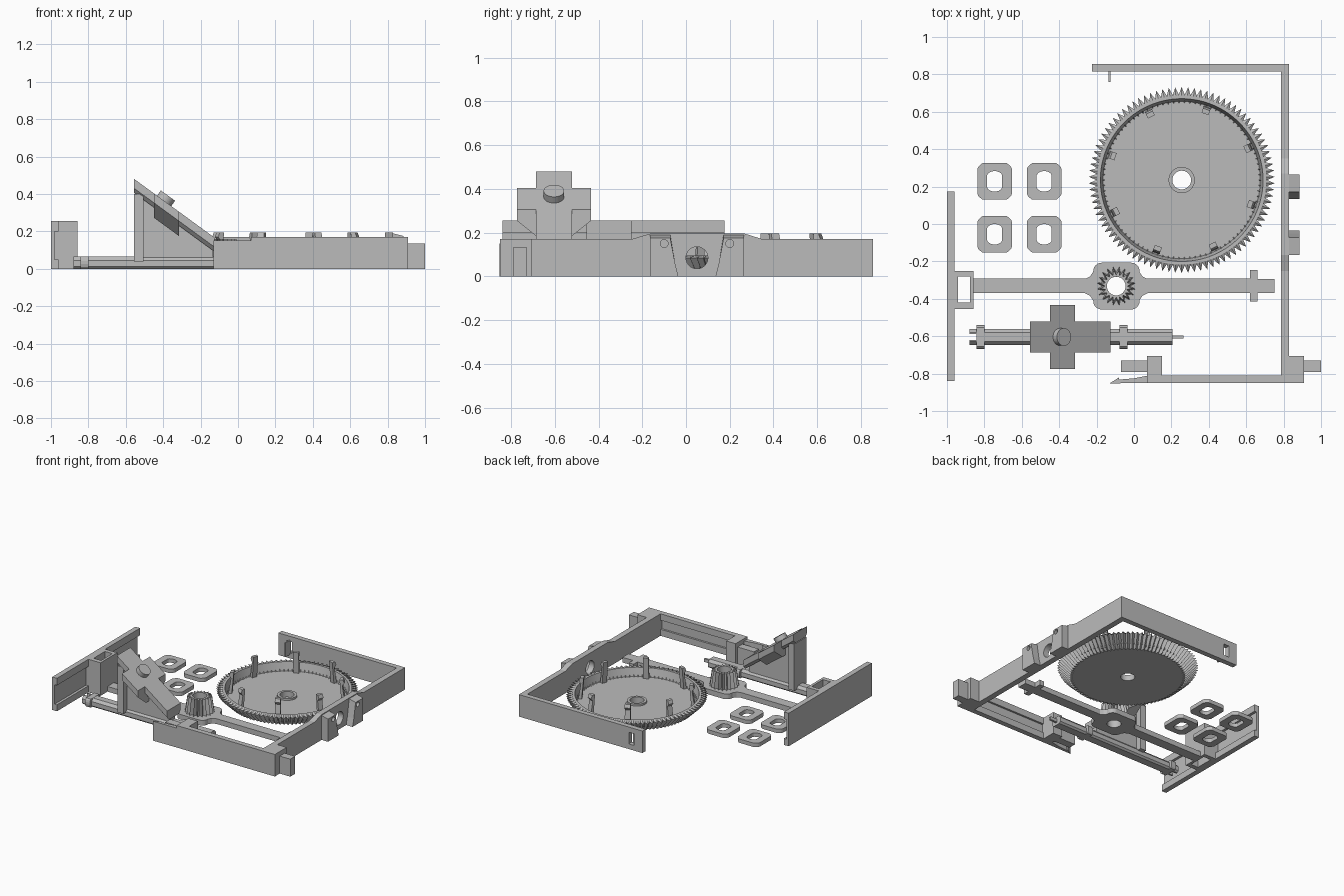
import bpy, bmesh, math
from mathutils import Vector, Matrix

old = bpy.data.objects.get("Cube")
if old:
    bpy.data.objects.remove(old, do_unlink=True)

grey = bpy.data.materials.new("plain grey")
grey.use_nodes = True
grey.diffuse_color = (0.5, 0.5, 0.5, 1)
grey.node_tree.nodes["Principled BSDF"].inputs["Base Color"].default_value = (0.5, 0.5, 0.5, 1)


def finish(name, bm):
    bmesh.ops.recalc_face_normals(bm, faces=bm.faces)
    mesh = bpy.data.meshes.new(name)
    bm.to_mesh(mesh)
    bm.free()
    mesh.materials.append(grey)
    obj = bpy.data.objects.new(name, mesh)
    bpy.context.collection.objects.link(obj)
    return obj


def prism(name, pts, lo, hi, axis="z", shear=0.0):
    """Extrude a 2D outline along an axis; shear lifts z with x."""
    place = {"z": lambda a, b, t: (a, b, t), "y": lambda a, b, t: (a, t, b),
             "x": lambda a, b, t: (t, a, b)}[axis]
    bm = bmesh.new()
    face = bm.faces.new([bm.verts.new(place(a, b, lo)) for a, b in pts])
    new = bmesh.ops.extrude_face_region(bm, geom=[face], use_keep_orig=True)["geom"]
    move = Vector(place(0, 0, hi - lo))
    bmesh.ops.translate(bm, vec=move, verts=[v for v in new if isinstance(v, bmesh.types.BMVert)])
    for v in bm.verts:
        v.co.z += shear * v.co.x
    return finish(name, bm)


def rect(a0, a1, b0, b1):
    return [(a0, b0), (a1, b0), (a1, b1), (a0, b1)]


def box(name, x0, x1, y0, y1, z0, z1):
    return prism(name, rect(x0, x1, y0, y1), z0, z1)


def circle(a, b, r, n=40, ca=9, cb=9):
    """Circle outline, optionally flattened at +-ca and +-cb."""
    out = []
    for i in range(n):
        t = math.tau * (i + 0.5) / n
        out.append((a + max(-ca, min(ca, r * math.cos(t))),
                    b + max(-cb, min(cb, r * math.sin(t)))))
    return out


def rounded(x0, x1, y0, y1, r, n=6):
    out = []
    corners = [(x1 - r, y1 - r), (x0 + r, y1 - r), (x0 + r, y0 + r), (x1 - r, y0 + r)]
    for k, (cx, cy) in enumerate(corners):
        for i in range(n + 1):
            t = math.pi / 2 * (k + i / n)
            out.append((cx + r * math.cos(t), cy + r * math.sin(t)))
    return out


def cut(obj, cutter):
    cutter.hide_render = True
    mod = obj.modifiers.new("cut", "BOOLEAN")
    mod.operation, mod.solver, mod.object = "DIFFERENCE", "EXACT", cutter
    bpy.context.view_layer.objects.active = obj
    bpy.ops.object.modifier_apply(modifier=mod.name)
    bpy.data.objects.remove(cutter, do_unlink=True)


def gear(name, x, y, teeth, rings):
    """Closed lathe; each ring is (root radius, tip radius, z)."""
    bm = bmesh.new()
    n = teeth * 2
    loops = []
    for root, tip, z in rings:
        loops.append([bm.verts.new((x + (root, tip)[i % 2] * math.cos(math.tau * i / n),
                                    y + (root, tip)[i % 2] * math.sin(math.tau * i / n), z))
                      for i in range(n)])
    for a, b in zip(loops, loops[1:] + loops[:1]):
        for i in range(n):
            j = (i + 1) % n
            bm.faces.new((a[i], a[j], b[j], b[i]))
    return finish(name, bm)


# Frame walls
back = box("frame_back_wall", -0.225, 0.785, 0.815, 0.855, 0, 0.17)
cut(back, box("slot_cutter", -0.155, -0.11, 0.7, 0.9, 0.04, 0.13))
box("frame_back_tab", -0.135, -0.125, 0.76, 0.825, 0.03, 0.14)
side = prism("frame_side_wall", [(-0.85, 0), (0.855, 0), (0.855, 0.17), (0.35, 0.17), (0.27, 0.195),
             (-0.165, 0.195), (-0.25, 0.17), (-0.85, 0.17)], 0.785, 0.83, "x")
cut(side, prism("shaft_cutter", circle(0.05, 0.085, 0.05), 0.7, 1, "x"))
front = box("frame_front_wall", 0.07, 0.785, -0.85, -0.81, 0, 0.17)
cut(front, box("groove_cutter", 0.15, 0.784, -0.825, -0.8, 0.05, 0.12))

# Bearing lugs outside the side wall
for sign in (-1, 1):
    outline = [(0.05 + sign * a, b) for a, b in
               [(0.085, 0), (0.1, 0.06), (0.122, 0.19), (0.215, 0.19), (0.215, 0)]]
    lug = prism("bearing_lug", outline, 0.825, 0.885, "x")
    for v in lug.data.vertices:
        if v.co.z > 0.15 and v.co.x > 0.85:
            v.co.z = 0.175
    cut(lug, prism("pin_cutter", circle(0.05 + sign * 0.15, 0.15, 0.018, 16), 0.8, 1, "x"))

# Front corner blocks, pegs and snap hook
for x0, x1, p0, p1 in ((0.07, 0.15, -0.07, 0.08), (0.83, 0.91, 0.9, 1.0)):
    box("corner_block", x0, x1, -0.85 if x0 > 0.5 else -0.815, -0.705, 0, 0.17)
    box("corner_peg", p0, p1, -0.79, -0.73, 0, 0.135)
prism("snap_hook", [(-0.13, -0.852), (0.075, -0.85), (0.075, -0.81), (0, -0.825),
                    (-0.08, -0.832), (-0.08, -0.82)], 0, 0.15)

# Large bevel gear with snap prongs
GX, GY = 0.255, 0.235
gear("ring_gear", GX, GY, 90, [
    (0.05, 0.05, 0), (0.385, 0.41, 0), (0.457, 0.497, 0.085), (0.452, 0.452, 0.095),
    (0.435, 0.435, 0.095), (0.42, 0.42, 0.03), (0.07, 0.07, 0.03), (0.07, 0.07, 0.045),
    (0.05, 0.05, 0.045)])
for k in range(8):
    prong = prism("gear_prong", [(0.39, 0.02), (0.415, 0.02), (0.395, 0.15), (0.41, 0.17),
                  (0.4, 0.195), (0.375, 0.195)], -0.02, 0.02, "y")
    prong.data.transform(Matrix.Translation((GX, GY, 0)) @
                         Matrix.Rotation(math.radians(25.6 + 45 * k), 4, "Z"))

# Carrier bar with pinion
PX, PY = -0.095, -0.332
box("carrier_bar_left", -0.86, -0.2, -0.37, -0.292, 0, 0.04)
box("carrier_bar_right", 0.02, 0.63, -0.37, -0.292, 0, 0.04)
hub = prism("carrier_hub", rounded(-0.218, 0.03, -0.457, -0.207, 0.045), 0, 0.04)
cut(hub, prism("bore_cutter", circle(PX, PY, 0.05), -1, 1))
for sx in (-1, 1):
    for sy in (-1, 1):
        ax, ay = PX + sx * 0.12, PY + sy * 0.037
        prism("hub_fillet", [(ax, ay), (ax + sx * 0.05, ay), (ax + sx * 0.02, ay + sy * 0.015),
                             (ax, ay + sy * 0.045)], 0, 0.04)
box("carrier_stop", 0.62, 0.66, -0.415, -0.245, 0, 0.04)
box("carrier_tip", 0.65, 0.75, -0.37, -0.295, 0, 0.04)
gear("pinion", PX, PY, 20, [(0.05, 0.05, 0.03), (0.075, 0.105, 0.03),
                            (0.06, 0.087, 0.16), (0.05, 0.05, 0.16)])

# Channel rail and sleeve on the left
prism("channel_rail", [(-1, 0), (-0.96, 0), (-0.96, 0.05), (-0.98, 0.05), (-0.98, 0.2),
                       (-0.96, 0.2), (-0.96, 0.255), (-1, 0.255)], -0.84, 0.175, "y")
sleeve = box("rail_sleeve", -0.981, -0.857, -0.455, -0.25, 0, 0.255)
cut(sleeve, box("sleeve_cutter", -0.94, -0.877, -0.42, -0.282, -1, 1))

# Slotted rod with collars
RY = -0.604
rod = prism("slotted_rod", [(RY + a, b) for a, b in [(-0.043, 0.012), (-0.03, 0), (0.03, 0),
            (0.043, 0.012), (0.043, 0.045), (0.025, 0.065), (-0.025, 0.065), (-0.043, 0.045)]],
            -0.88, 0.205, "x")
cut(rod, box("slit_cutter", -1, -0.83, RY - 0.017, RY + 0.017, -1, 1))
box("rod_tip", 0.2, 0.265, RY - 0.008, RY + 0.008, 0.02, 0.045)
for x in (-0.82, -0.057):
    prism("rod_collar", circle(RY, 0.033, 0.064, 24, cb=0.033), x - 0.021, x + 0.021, "x")

# Sloped cross-shaped head on a web
SLOPE = -0.73
Z0 = 0.48 - 0.555 * 0.73
def section(half, web, side, low):
    return [(RY - half, Z0), (RY + half, Z0), (RY + half, Z0 - side), (RY + web, Z0 - low),
            (RY - web, Z0 - low), (RY - half, Z0 - side)]
prism("head_long_bar", section(0.083, 0.06, 0.05, 0.075), -0.555, -0.125, "x", SLOPE)
prism("head_cross_arm", section(0.17, 0.07, 0.05, 0.13), -0.45, -0.315, "x", SLOPE)
prism("head_web", [(-0.53, 0.04), (-0.135, 0.04), (-0.135, 0.12), (-0.53, 0.4)],
      RY - 0.03, RY + 0.03, "y")
box("head_post", -0.555, -0.505, RY - 0.075, RY + 0.075, 0.04, 0.4)
knob = prism("head_knob", circle(0, 0, 0.047), -0.02, 0.035)
knob.data.transform(Matrix.Translation((-0.395, RY, 0.363)) @
                    Matrix.Rotation(math.atan(-SLOPE), 4, "Y"))

# Four flat-sided washers
for x in (-0.745, -0.48):
    for y in (0.228, -0.055):
        washer = prism("washer", circle(x, y, 0.117, 48, 0.093, 0.098), 0, 0.03)
        cut(washer, prism("washer_cutter", circle(x, y, 0.055, 24, ca=0.04), -1, 1))
